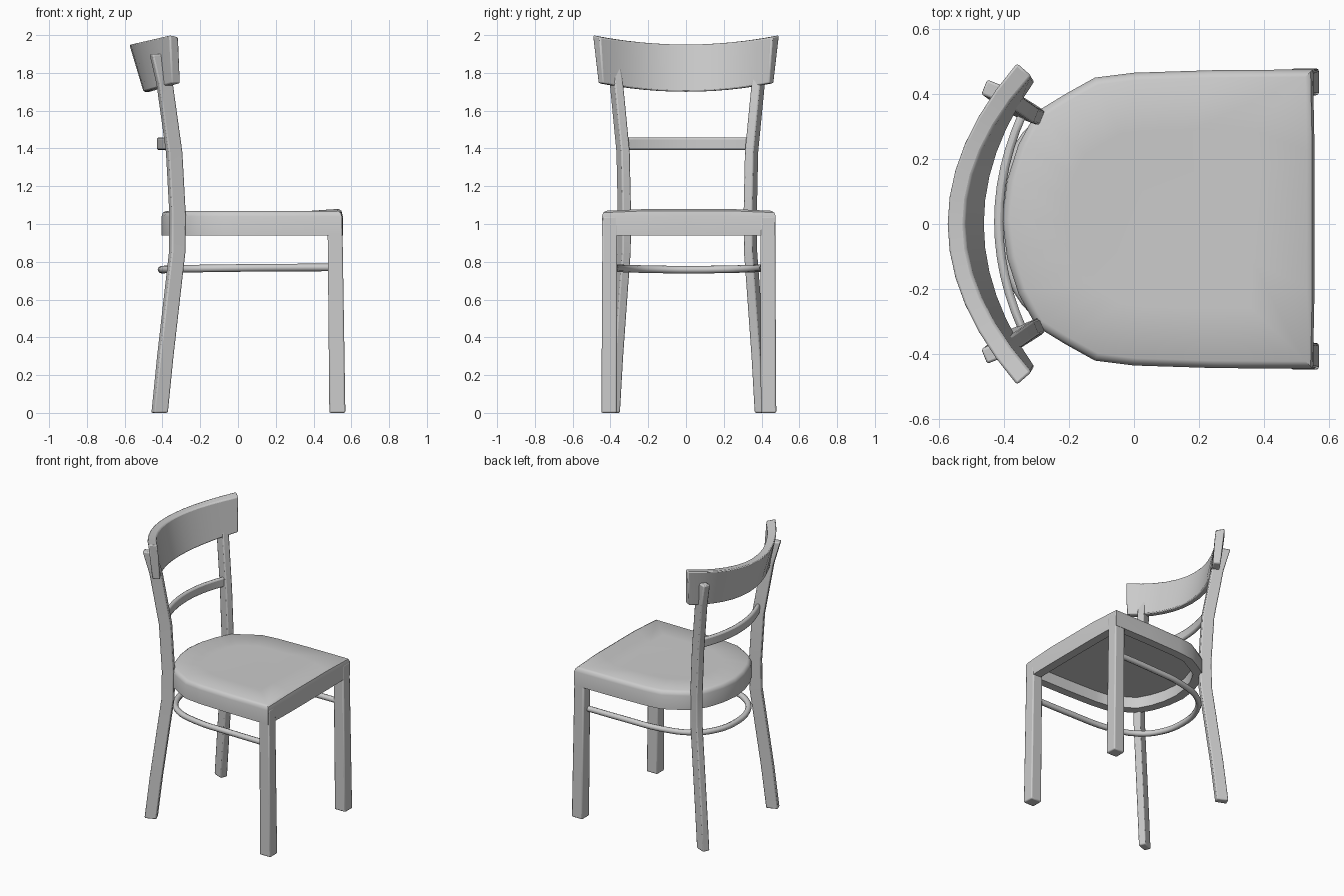
import bpy, bmesh, math
from mathutils import Vector

cube = bpy.data.objects.get("Cube")
if cube:
    bpy.data.objects.remove(cube, do_unlink=True)

GREY = (0.6, 0.6, 0.6, 1)
grey = bpy.data.materials.new("plain_grey")
grey.use_nodes = True
grey.diffuse_color = GREY
grey.node_tree.nodes["Principled BSDF"].inputs["Base Color"].default_value = GREY


def finish(obj, angle=40):
    """Assign the colour and smooth the shading, keeping sharp edges."""
    obj.data.materials.clear()
    obj.data.materials.append(grey)
    bpy.ops.object.select_all(action='DESELECT')
    obj.select_set(True)
    bpy.context.view_layer.objects.active = obj
    bpy.ops.object.shade_smooth_by_angle(angle=math.radians(angle))


def loft(name, rings, bevel=0):
    """Skin a row of equal closed rings and cap both ends."""
    bm = bmesh.new()
    rows = [[bm.verts.new(p) for p in ring] for ring in rings]
    n = len(rows[0])
    for a, b in zip(rows, rows[1:]):
        for i in range(n):
            j = (i + 1) % n
            bm.faces.new((a[i], a[j], b[j], b[i]))
    bm.faces.new(rows[0])
    bm.faces.new(rows[-1])
    bmesh.ops.recalc_face_normals(bm, faces=bm.faces)
    mesh = bpy.data.meshes.new(name)
    bm.to_mesh(mesh)
    bm.free()
    obj = bpy.data.objects.new(name, mesh)
    bpy.context.collection.objects.link(obj)
    if bevel:
        mod = obj.modifiers.new("soft_edges", 'BEVEL')
        mod.width = bevel
        mod.segments = 2
        mod.limit_method = 'ANGLE'
        mod.angle_limit = math.radians(40)
    finish(obj)
    return obj


def rectangle(x, y, z, sx, sy, turn=0):
    """Horizontal rectangle turned about its centre."""
    c, s = math.cos(turn), math.sin(turn)
    corners = [(-sx, -sy), (sx, -sy), (sx, sy), (-sx, sy)]
    return [(x + (u * c - v * s) / 2, y + (u * s + v * c) / 2, z) for u, v in corners]


# Seat: one outline, hollow underneath with an apron, softly rounded on top
MID = 0.015
half = [(0.555, 0), (0.555, 0.22), (0.55, 0.46), (0.25, 0.458), (0, 0.45), (-0.12, 0.435),
        (-0.21, 0.385), (-0.3, 0.33), (-0.355, 0.23), (-0.39, 0.12), (-0.405, 0)]
outline = half + [(x, -y) for x, y in reversed(half[1:-1])]


def seat_ring(scale, z, lift=0):
    ring = []
    for x, y in outline:
        up = lift if x > 0.5 and abs(y) < 0.3 else 0
        ring.append((0.08 + (x - 0.08) * scale, MID + y * scale, z + up))
    return ring


loft("seat", [seat_ring(0.87, 1.02), seat_ring(0.87, 0.94), seat_ring(1, 0.94),
              seat_ring(1, 1.04), seat_ring(0.985, 1.06, 0.01),
              seat_ring(0.95, 1.07, 0.01), seat_ring(0.6, 1.068)])

# Legs, mirrored across the chair
rear_path = [(-0.415, 0.392, 0), (-0.385, 0.375, 0.3), (-0.345, 0.35, 0.65),
             (-0.322, 0.335, 0.85), (-0.32, 0.333, 1.05), (-0.338, 0.34, 1.38),
             (-0.388, 0.375, 1.74), (-0.425, 0.4, 1.9)]
for side, label in ((1, "left"), (-1, "right")):
    loft("front_leg_" + label,
         [rectangle(0.526, MID + side * 0.422, 0, 0.085, 0.082),
          rectangle(0.513, MID + side * 0.418, 1.04, 0.078, 0.078)], 0.008)
    loft("rear_leg_" + label,
         [rectangle(x, 0.007 + side * y, z, 0.08, 0.05, -side * 0.38)
          for x, y, z in rear_path], 0.008)


# Curved top rail, leaning back in the middle
def rail_ring(t):
    q = t * t
    return [(-0.5 + 0.15 * q, 0.465 * t, 1.7 + 0.045 * q),
            (-0.46 + 0.155 * q, 0.44 * t, 1.7 + 0.045 * q),
            (-0.52 + 0.205 * q, 0.455 * t, 1.95 + 0.04 * q),
            (-0.575 + 0.215 * q, 0.495 * t, 1.95 + 0.05 * q)]


STEPS = 12
spread = [2 * i / STEPS - 1 for i in range(STEPS + 1)]
loft("top_rail", [rail_ring(t) for t in spread], 0.008)

# Thin curved slat between the rear legs
loft("back_slat",
     [[(-0.43 + 0.075 * t * t + dx, 0.007 + 0.335 * t, 1.425 + dz)
       for dx, dz in ((0, -0.033), (0.028, -0.033), (0.028, 0.033), (0, 0.033))]
      for t in spread], 0.01)

# Bent round stretcher running from one front leg round the back to the other
bend = [(0.5, 0.4, 0.77), (0.2, 0.395, 0.769), (-0.08, 0.375, 0.766),
        (-0.27, 0.305, 0.763), (-0.37, 0.18, 0.76), (-0.405, 0, 0.758)]
path = bend + [(x, -y, z) for x, y, z in reversed(bend[:-1])]
curve = bpy.data.curves.new("stretcher", 'CURVE')
curve.dimensions = '3D'
curve.bevel_depth = 0.02
curve.bevel_resolution = 2
curve.resolution_u = 4
curve.use_fill_caps = True
spline = curve.splines.new('BEZIER')
spline.bezier_points.add(len(path) - 1)
for point, co in zip(spline.bezier_points, path):
    point.co = Vector(co) + Vector((0, MID, 0))
    point.handle_left_type = point.handle_right_type = 'AUTO'
stretcher = bpy.data.objects.new("stretcher", curve)
bpy.context.collection.objects.link(stretcher)
bpy.ops.object.select_all(action='DESELECT')
stretcher.select_set(True)
bpy.context.view_layer.objects.active = stretcher
bpy.ops.object.convert(target='MESH')
finish(bpy.context.object, 50)
